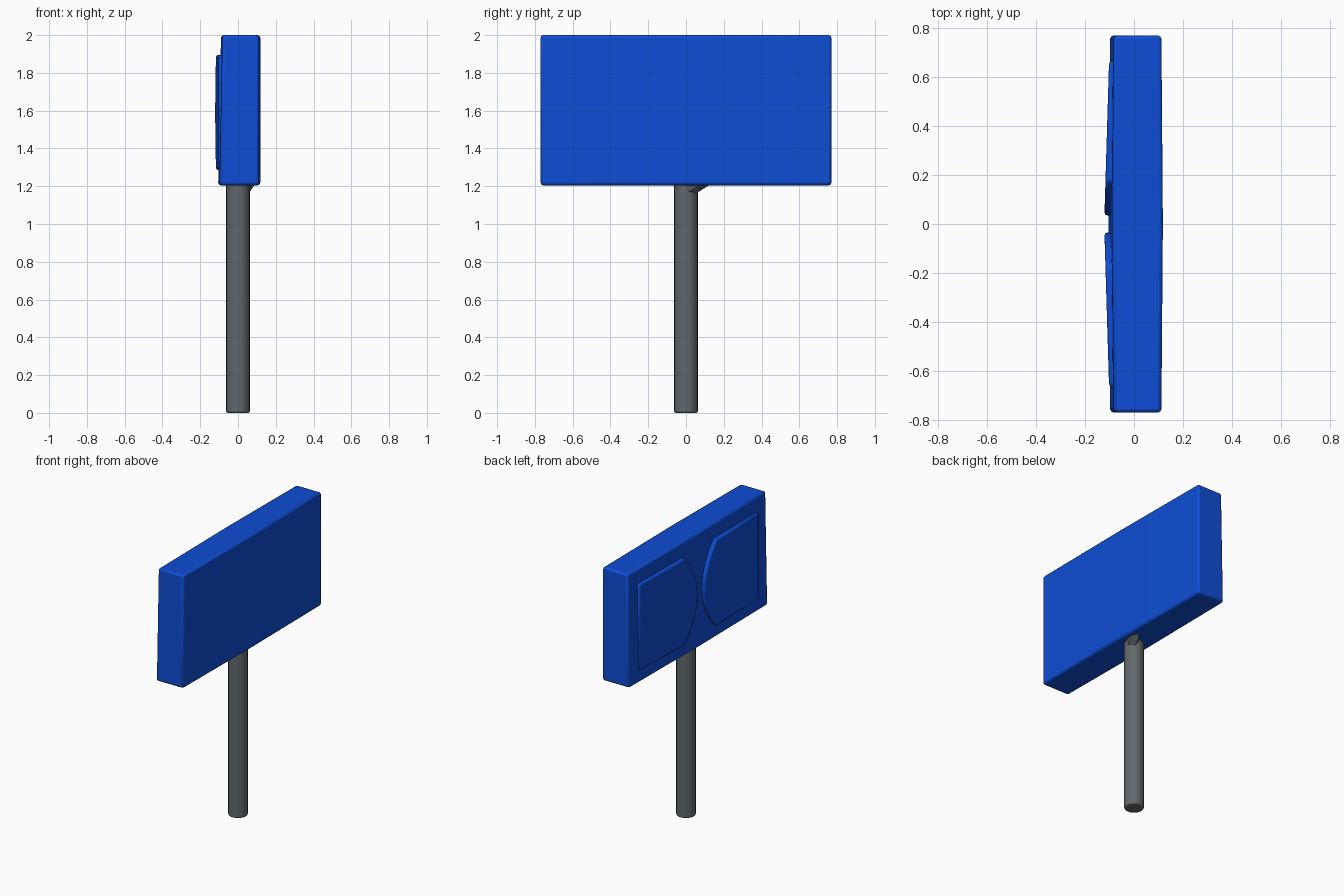
import bpy, bmesh, math

cube = bpy.data.objects.get("Cube")
if cube:
    bpy.data.objects.remove(cube, do_unlink=True)


def material(name, rgb):
    m = bpy.data.materials.new(name)
    m.use_nodes = True
    color = (*rgb, 1)
    m.diffuse_color = color
    m.node_tree.nodes["Principled BSDF"].inputs["Base Color"].default_value = color
    return m


blue = material("sign blue", (0.0044, 0.075, 0.66))
grey = material("post grey", (0.125, 0.138, 0.146))


def make_object(name, bm, mat, bevel, segments=2):
    """Turn a bmesh into a softly bevelled, smooth-shaded object."""
    bmesh.ops.recalc_face_normals(bm, faces=bm.faces)
    mesh = bpy.data.meshes.new(name)
    bm.to_mesh(mesh)
    bm.free()
    mesh.materials.append(mat)
    obj = bpy.data.objects.new(name, mesh)
    bpy.context.collection.objects.link(obj)
    if bevel:
        mod = obj.modifiers.new("soft edges", 'BEVEL')
        mod.width = bevel
        mod.segments = segments
        mod.limit_method = 'ANGLE'
        mod.angle_limit = math.radians(40)
    bpy.ops.object.select_all(action='DESELECT')
    obj.select_set(True)
    bpy.context.view_layer.objects.active = obj
    bpy.ops.object.shade_smooth_by_angle(angle=math.radians(40))
    return obj


def loft(rings):
    """Bridge two matching point rings and cap both ends."""
    bm = bmesh.new()
    a, b = [[bm.verts.new(p) for p in ring] for ring in rings]
    bm.faces.new(a)
    bm.faces.new(b)
    n = len(a)
    for i in range(n):
        j = (i + 1) % n
        bm.faces.new((a[i], a[j], b[j], b[i]))
    return bm


# Sign board: slightly bulged plan, a little thicker towards the bottom
plan = [(-0.083, -0.77), (0.112, -0.77), (0.118, 0),
        (0.112, 0.77), (-0.083, 0.77), (-0.09, 0)]
lower = [(x - 0.015 if x < 0 else x, y, 1.205) for x, y in plan]
upper = [(x, y, 2.0) for x, y in plan]
make_object("sign_board", loft((lower, upper)), blue, 0.014)


# Raised panels: straight outer edge, bowed inner edge, leaning out to the middle
def panel(name, side):
    outline = [(0.665, 1.29), (0.665, 1.895)]
    for i in range(13):
        t = -1 + i / 6
        outline.append((0.035 + 0.14 * t * t, 1.59 - 0.305 * t))
    back = [(-0.07, side * y, z) for y, z in outline]
    front = [(-0.122 + 0.03 * y, side * y, z) for y, z in outline]
    make_object(name, loft((back, front)), blue, 0.012)


panel("left_raised_panel", 1)
panel("right_raised_panel", -1)

# Post
bm = bmesh.new()
bmesh.ops.create_cone(bm, cap_ends=True, segments=20, radius1=0.063,
                      radius2=0.063, depth=1.23)
bmesh.ops.translate(bm, verts=bm.verts, vec=(0, 0, 0.615))
make_object("post", bm, grey, 0.008)

# Small gusset between the post and the underside of the board
bm = bmesh.new()
for p in [(0.055, 0.0, 1.16), (0.03, 0.05, 1.16), (0.0, 0.0, 1.21),
          (0.0, 0.06, 1.21), (0.06, 0.13, 1.21), (0.09, 0.08, 1.21), (0.07, 0.0, 1.21)]:
    bm.verts.new(p)
bmesh.ops.convex_hull(bm, input=bm.verts)
make_object("post_gusset", bm, grey, 0)
